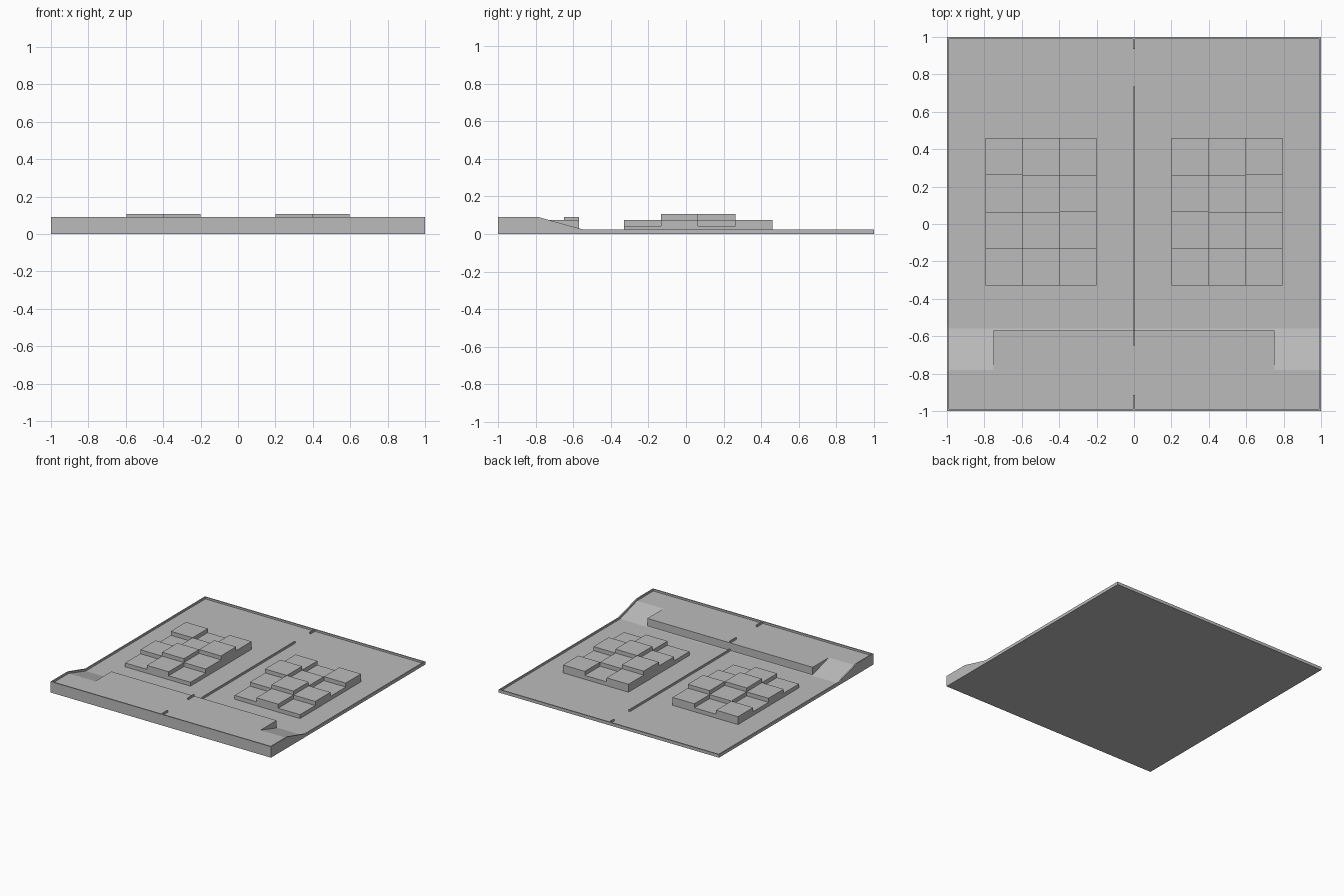
import bpy
import bmesh

cube = bpy.data.objects.get("Cube")
if cube:
    bpy.data.objects.remove(cube)

# One plain grey for the whole tile
grey = bpy.data.materials.new("stone_grey")
grey.use_nodes = True
color = (0.5, 0.5, 0.5, 1)
grey.diffuse_color = color
grey.node_tree.nodes["Principled BSDF"].inputs["Base Color"].default_value = color


def extrude_profile(name, profile, x0, x1):
    """Extrude a (y, z) outline along x."""
    bm = bmesh.new()
    face = bm.faces.new([bm.verts.new((x0, y, z)) for y, z in profile])
    result = bmesh.ops.extrude_face_region(bm, geom=[face])
    moved = [v for v in result["geom"] if isinstance(v, bmesh.types.BMVert)]
    bmesh.ops.translate(bm, verts=moved, vec=(x1 - x0, 0, 0))
    bmesh.ops.recalc_face_normals(bm, faces=bm.faces)
    mesh = bpy.data.meshes.new(name)
    bm.to_mesh(mesh)
    bm.free()
    mesh.materials.append(grey)
    obj = bpy.data.objects.new(name, mesh)
    bpy.context.collection.objects.link(obj)
    return obj


def box(name, x0, x1, y0, y1, z0, z1):
    return extrude_profile(name, [(y0, z0), (y1, z0), (y1, z1), (y0, z1)], x0, x1)


FLOOR, DECK, LIP = 0.01, 0.075, 0.015
RIM = 0.01
INNER = 1 - RIM

# Floor with the ramp up to the raised front
extrude_profile("floor", [(-INNER, 0), (INNER, 0), (INNER, FLOOR), (-0.56, FLOOR),
                          (-0.78, DECK), (-INNER, DECK)], -INNER, INNER)

# Raised deck that ends in a vertical wall
box("front_deck", -0.75, 0.75, -0.78, -0.57, FLOOR / 2, DECK)

# Rim around the tile; the side rims follow the ramp
rim_profile = [(-1, 0), (1, 0), (1, FLOOR + LIP), (-0.55, FLOOR + LIP),
               (-0.785, DECK + LIP), (-1, DECK + LIP)]
extrude_profile("left_rim", rim_profile, INNER, 1)
extrude_profile("right_rim", rim_profile, -1, -INNER)
box("front_rim", -INNER, INNER, -1, -INNER, 0, DECK + LIP)
box("back_rim", -INNER, INNER, INNER, 1, 0, FLOOR + LIP)

# Thin dividing strips along the middle
for name, y0, y1, base in (("front_divider", -INNER, -0.915, DECK),
                           ("deck_divider", -0.65, -0.57, DECK),
                           ("centre_divider", -0.57, 0.735, FLOOR),
                           ("back_divider", 0.935, INNER, FLOOR)):
    box(name, -0.005, 0.005, y0, y1, base, base + LIP)

# Two mirrored groups of stepped blocks; rows run front to back, columns outwards
LOW, MID, HIGH = 0.042, 0.075, 0.107
heights = [(LOW, MID, LOW),
           (MID, HIGH, MID),
           (HIGH, MID, LOW),
           (MID, LOW, MID)]
DEPTH, WIDTH = 0.1975, 0.198
for side, label in ((1, "left"), (-1, "right")):
    for r, row in enumerate(heights):
        for c, top in enumerate(row):
            xs = sorted((side * (0.2 + c * WIDTH), side * (0.2 + (c + 1) * WIDTH)))
            y = -0.33 + r * DEPTH
            box(f"{label}_block_{r}_{c}", xs[0], xs[1], y, y + DEPTH, FLOOR, top)
